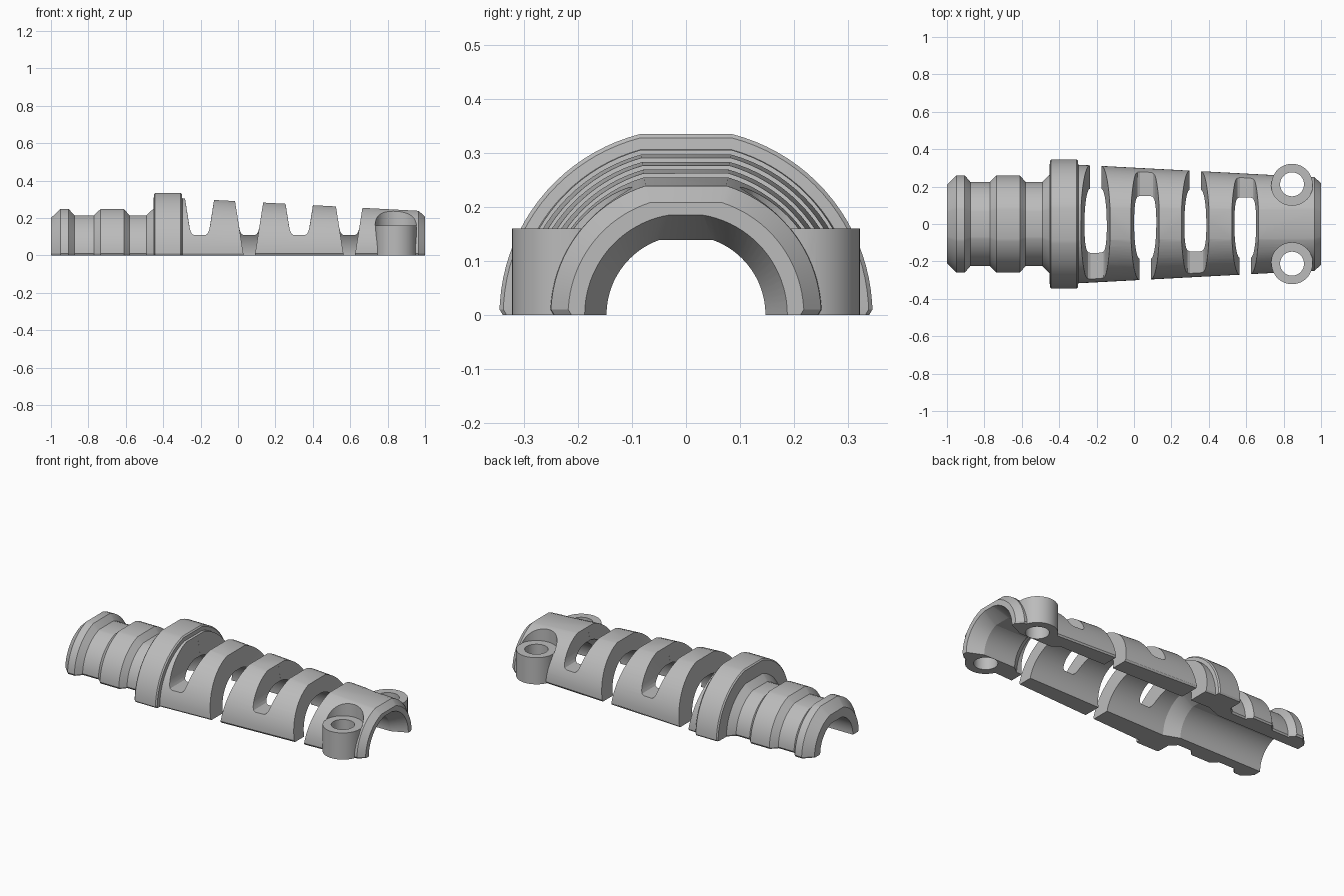
import bpy, bmesh, math

if "Cube" in bpy.data.objects:
    bpy.data.objects.remove(bpy.data.objects["Cube"])

grey = bpy.data.materials.new("plain grey")
grey.use_nodes = True
colour = (0.5, 0.5, 0.5, 1)
grey.diffuse_color = colour
grey.node_tree.nodes["Principled BSDF"].inputs["Base Color"].default_value = colour


def loft(name, rings):
    """Solid skinned through rings of equal point count."""
    bm = bmesh.new()
    rows = [[bm.verts.new(p) for p in ring] for ring in rings]
    n = len(rows[0])
    for a, b in zip(rows, rows[1:]):
        for i in range(n):
            j = (i + 1) % n
            bm.faces.new((a[i], a[j], b[j], b[i]))
    bm.faces.new(rows[0][::-1])
    bm.faces.new(rows[-1])
    bmesh.ops.recalc_face_normals(bm, faces=bm.faces)
    mesh = bpy.data.meshes.new(name)
    bm.to_mesh(mesh)
    bm.free()
    ob = bpy.data.objects.new(name, mesh)
    bpy.context.collection.objects.link(ob)
    mesh.materials.append(grey)
    return ob


def arch(x, r, flat, steps=20):
    """Half circle section with a flat crown."""
    end = math.acos(flat / r)
    half = [(r * math.cos(end * i / steps), r * math.sin(end * i / steps))
            for i in range(steps + 1)]
    return [(x, y, z) for y, z in half] + [(x, -y, z) for y, z in reversed(half)]


def cylinder(name, x, y, r, z0, z1, n=48):
    return loft(name, [[(x + r * math.cos(i * math.tau / n),
                         y + r * math.sin(i * math.tau / n), z)
                        for i in range(n)] for z in (z0, z1)])


def combine(target, tool, operation):
    """Apply a boolean and remove the helper."""
    tool.hide_render = True
    mod = target.modifiers.new("cut", 'BOOLEAN')
    mod.operation = operation
    mod.solver = 'EXACT'
    mod.object = tool
    bpy.context.view_layer.objects.active = target
    bpy.ops.object.modifier_apply(modifier=mod.name)
    bpy.data.objects.remove(tool)


# Outer shell: ribbed tail, collar, tapering sleeve
outer = [(-1, .21), (-.95, .26), (-.905, .26), (-.875, .225), (-.77, .225),
         (-.735, .26), (-.61, .26), (-.58, .225), (-.49, .225), (-.452, .262),
         (-.45, .338), (-.443, .345), (-.307, .345), (-.3, .338),
         (-.298, .317), (.965, .25), (1, .218)]
rings = []
for x, r in outer:
    ring = arch(x, r, min(.085, r * .3))
    # small relief along the parting edge
    foot = r - .006
    rings.append([(x, foot, 0)] + [(px, py, max(pz, .01)) for px, py, pz in ring]
                 + [(x, -foot, 0)])
shell = loft("strain_relief_half", rings)

# Screw bosses with spot-faced recesses
boss_x, boss_y = .845, .212
for side in (-1, 1):
    y = side * boss_y
    combine(shell, cylinder("recess", boss_x, y, .112, .16, .5), 'DIFFERENCE')
    combine(shell, cylinder("boss", boss_x, y, .11, 0, .16), 'UNION')

# Cable bore: round tail, wide chamber, narrow clamp, flared mouth
bore = [(-1.01, .155), (-.45, .155), (-.36, .19), (.66, .178),
        (.7, .147), (.91, .147), (1.01, .192)]
bore_rings = []
for x, r in bore:
    ring = arch(x, r, .05 if r < .16 else .03)
    bore_rings.append([(x, r, -.1)] + ring + [(x, -r, -.1)])
combine(shell, loft("bore", bore_rings), 'DIFFERENCE')

for side in (-1, 1):
    combine(shell, cylinder("screw_hole", boss_x, side * boss_y, .064, -.1, .3),
            'DIFFERENCE')

# Flex slots opening on alternating sides
open_half = [(.03, -.05), (.03, 0), (.087, .36)]
closed_half = [(.028, .108), (.041, .115), (.049, .13), (.055, .155), (.087, .36)]
for centre, side in ((-.205, 1), (.06, -1), (.328, 1), (.595, -1)):
    for half, direction, start in ((open_half, side, 0), (closed_half, -side, -.02)):
        section = [(centre + w, z) for w, z in half]
        section += [(centre - w, z) for w, z in reversed(half)]
        slot = loft("slot", [[(x, direction * y, z) for x, z in section]
                             for y in (start, .5)])
        combine(shell, slot, 'DIFFERENCE')

# Smooth curves, sharp edges
bpy.ops.object.select_all(action='DESELECT')
shell.select_set(True)
bpy.context.view_layer.objects.active = shell
bpy.ops.object.shade_smooth_by_angle(angle=math.radians(20))
